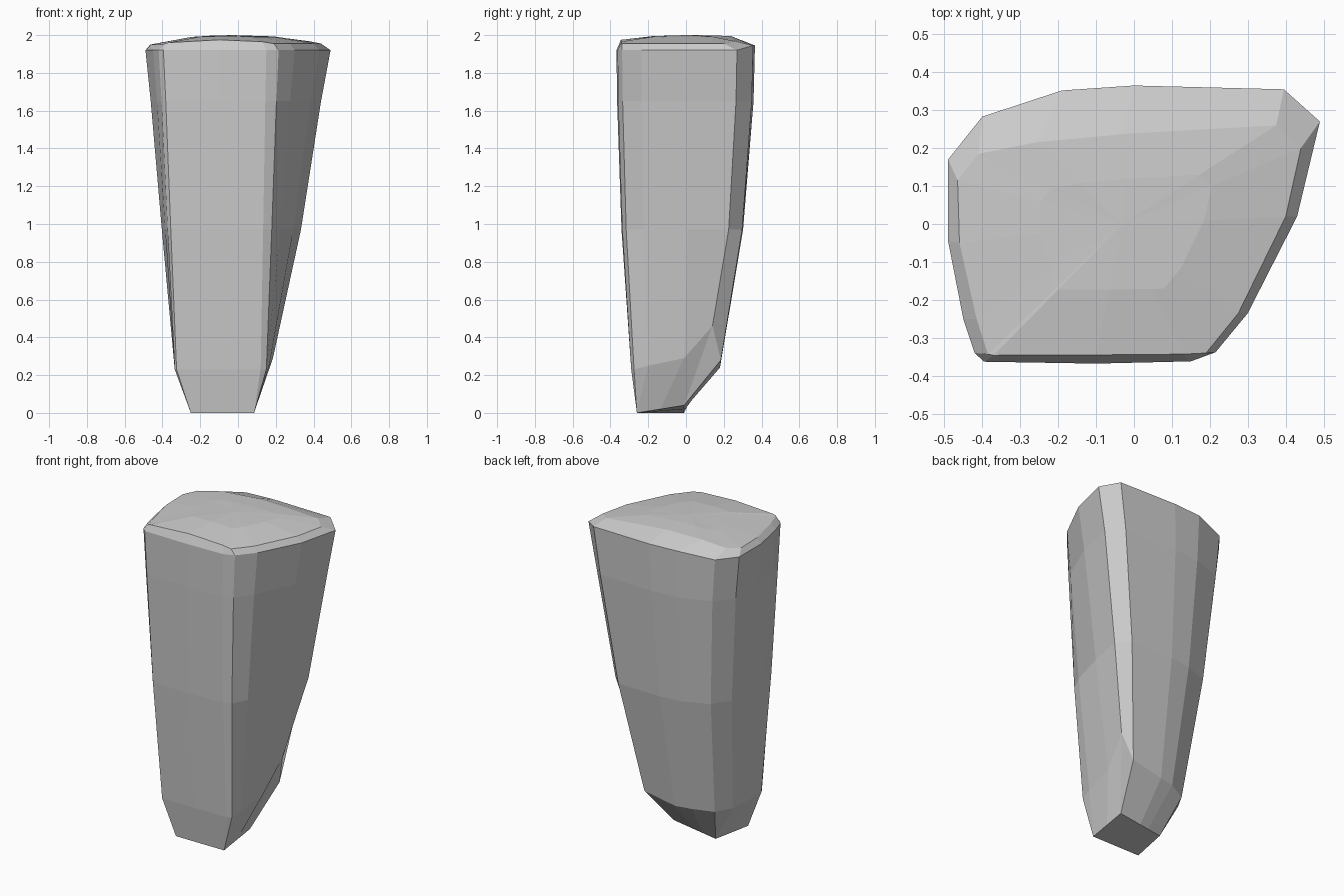
import bpy, bmesh
from mathutils import Vector

if "Cube" in bpy.data.objects:
    bpy.data.objects.remove(bpy.data.objects["Cube"])

# Upper rim outline (x, y), counter-clockwise from the front left corner
rim = [(-.42, -.34), (-.395, -.363), (-.1, -.368), (.15, -.362), (.215, -.338),
       (.30, -.235), (.43, .02), (.49, .27), (.395, .355), (0, .365),
       (-.19, .352), (-.40, .283), (-.49, .17), (-.49, -.045), (-.45, -.25)]

# Matching outline just above the foot (x, y, z)
low = [(-.335, -.27, .23), (-.325, -.29, .23), (-.1, -.29, .23), (.12, -.29, .23),
       (.15, -.275, .23), (.165, -.2, .25), (.185, -.01, .29), (.21, .14, .46),
       (.16, .185, .28), (-.05, .18, .24), (-.15, .16, .24), (-.27, .1, .23),
       (-.325, 0, .23), (-.335, -.1, .23), (-.335, -.2, .23)]

# Chamfered edge of the crown (x, y, z)
crown = [(-.385, -.343, 1.955), (-.37, -.346, 1.96), (-.1, -.345, 1.975), (.13, -.343, 1.965),
         (.19, -.34, 1.955), (.275, -.235, 1.955), (.40, .02, 1.955), (.44, .2, 1.955),
         (.375, .26, 1.968), (-.03, .237, 1.995), (-.26, .215, 1.985), (-.41, .185, 1.96),
         (-.465, .115, 1.95), (-.46, -.05, 1.95), (-.415, -.25, 1.95)]

# Foot: four corners and the position of each ring point along its edges
fl, fr = Vector((-.25, -.26, 0)), Vector((.085, -.26, 0))
br, bl = Vector((.09, -.01, .04)), Vector((-.2, -.01, 0))
corners = [fl, fr, br, bl, fl]
along = [0, 0, .5, 1, 1, 1, 1.5, 2, 2, 2.5, 2.7, 3, 3, 3.5, 4]
foot = [corners[min(int(a), 3)].lerp(corners[min(int(a), 3) + 1], a - min(int(a), 3)) for a in along]


def between(tx, ty, z):
    return [(l[0] + (r[0] - l[0]) * tx, l[1] + (r[1] - l[1]) * ty, z) for l, r in zip(low, rim)]


rim3 = [(x, y, 1.945 if y > .34 else 1.92) for x, y in rim]
centre = Vector((-.03, 0, 2.0))
dome = []
for p in crown:
    q = Vector(p).lerp(centre, .5)
    q.z = p[2] + (2.0 - p[2]) * .8
    dome.append(q)
rings = [foot, low, between(.44, .66, .97), between(.82, .96, 1.65), rim3, crown, dome]

# Tapered body lofted through the rings
bm = bmesh.new()
loops = [[bm.verts.new(p) for p in ring] for ring in rings]
n = len(rim)
for a, b in zip(loops, loops[1:]):
    for i in range(n):
        j = (i + 1) % n
        bm.faces.new((a[i], a[j], b[j], b[i]))
bm.faces.new(list(reversed(loops[0])))
top = bm.verts.new(centre)
for i in range(n):
    bm.faces.new((loops[-1][i], loops[-1][(i + 1) % n], top))
bmesh.ops.remove_doubles(bm, verts=bm.verts[:], dist=.002)
bmesh.ops.recalc_face_normals(bm, faces=bm.faces[:])
mesh = bpy.data.meshes.new("stone_pillar")
bm.to_mesh(mesh)
bm.free()
obj = bpy.data.objects.new("stone_pillar", mesh)
bpy.context.collection.objects.link(obj)
